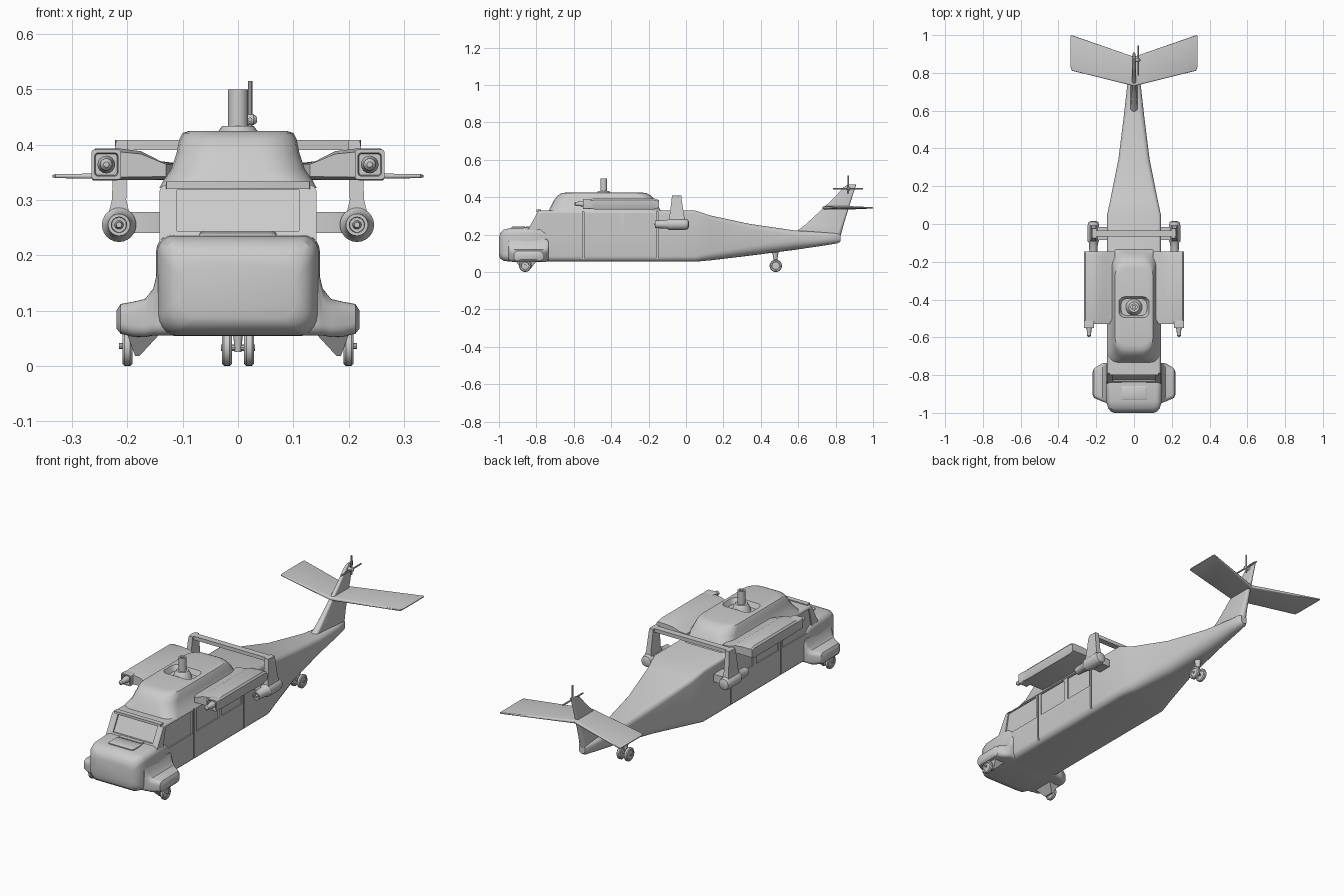
import bpy, bmesh, math

if "Cube" in bpy.data.objects:
    bpy.data.objects.remove(bpy.data.objects["Cube"])


def rr(a0, a1, b0, b1, r, rb=None, k=5):
    """2D rounded rectangle, r = upper corner radius, rb = lower."""
    rb = r if rb is None else rb
    lim = 0.98 * min(a1 - a0, b1 - b0) / 2
    r, rb = min(r, lim), min(rb, lim)
    pts = []
    for i, (a, b, q) in enumerate([(a1 - r, b1 - r, r), (a0 + r, b1 - r, r),
                                   (a0 + rb, b0 + rb, rb), (a1 - rb, b0 + rb, rb)]):
        for j in range(k + 1):
            t = math.pi / 2 * (i + j / k)
            pts.append((a + q * math.cos(t), b + q * math.sin(t)))
    return pts


def ring(axis, t, pts):
    """Place a 2D section on the plane axis = t."""
    if axis == 'x':
        return [(t, a, b) for a, b in pts]
    if axis == 'y':
        return [(a, t, b) for a, b in pts]
    return [(a, b, t) for a, b in pts]


def loft(name, rings):
    bm = bmesh.new()
    vs = [[bm.verts.new(p) for p in r] for r in rings]
    n = len(vs[0])
    for p, q in zip(vs, vs[1:]):
        for i in range(n):
            bm.faces.new((p[i], p[(i + 1) % n], q[(i + 1) % n], q[i]))
    bm.faces.new(vs[0][::-1])
    bm.faces.new(vs[-1])
    bmesh.ops.recalc_face_normals(bm, faces=bm.faces)
    me = bpy.data.meshes.new(name)
    bm.to_mesh(me)
    bm.free()
    ob = bpy.data.objects.new(name, me)
    bpy.context.collection.objects.link(ob)
    return ob


def prism(name, axis, t0, t1, pts):
    return loft(name, [ring(axis, t0, pts), ring(axis, t1, pts)])


def lathe(name, axis, centre, profile, n=24):
    """Round part along an axis; profile = (position, radius)."""
    a, b = centre
    return loft(name, [ring(axis, t, [(a + r * math.cos(2 * math.pi * i / n),
                                       b + r * math.sin(2 * math.pi * i / n)) for i in range(n)])
                       for t, r in profile])


def box(name, x0, x1, y0, y1, z0, z1, r=0.004):
    return loft(name, [ring('z', z0, rr(x0, x1, y0, y1, r, k=2)),
                       ring('z', z1, rr(x0, x1, y0, y1, r, k=2))])


def cut(ob, cutter):
    m = ob.modifiers.new("cut", 'BOOLEAN')
    m.operation, m.object = 'DIFFERENCE', cutter
    bpy.context.view_layer.objects.active = ob
    bpy.ops.object.modifier_apply(modifier=m.name)
    bpy.data.objects.remove(cutter)


# fuselage: cabin with slanted windscreen face, tapering to the tail boom
def shear(z):
    return -0.84 + (z - 0.235) * 0.55


sections = [(-0.6, .142, .055, .328, .015), (0.05, .142, .055, .328, .015),
            (0.13, .125, .062, .302, .02), (0.34, .083, .087, .257, .025),
            (0.58, .053, .118, .222, .025), (0.75, .034, .143, .211, .02),
            (0.81, .026, .153, .21, .018), (0.825, .016, .162, .205, .012)]
rings = [[(a, shear(b), b) for a, b in rr(-.142, .142, .055, .328, .015, .03)]]
rings += [ring('y', y, rr(-w, w, z0, z1, r, r * 2)) for y, w, z0, z1, r in sections]
fuselage = loft("fuselage", rings)

# recessed windscreen, side windows and door gaps
cut(fuselage, prism("cutter", 'x', -.11, .11, [(shear(z) + d, z) for z, d in
                    ((.244, -.03), (.318, -.03), (.318, .008), (.244, .008))]))
windows = [[(-.80, .2), (-.775, .315), (-.565, .315), (-.565, .2)],
           [(-.53, .2), (-.53, .315), (-.355, .315), (-.355, .2)],
           [(-.33, .2), (-.33, .315), (-.17, .315), (-.17, .2)]]
gaps = [[(y - .004, .07), (y - .004, .322), (y + .004, .322), (y + .004, .07)]
        for y in (-.55, -.155)]
for s in (1, -1):
    for w in windows:
        cut(fuselage, prism("cutter", 'x', s * .136, s * .2, w))
    for g in gaps:
        cut(fuselage, prism("cutter", 'x', s * .132, s * .2, g))

# nose
nose = [(-1.0, .105, .085, .185), (-.993, .122, .072, .208), (-.975, .137, .06, .226),
        (-.94, .146, .055, .235), (-.84, .148, .054, .237), (-.78, .146, .054, .235),
        (-.72, .136, .06, .2)]
loft("nose", [ring('y', y, rr(-w, w, a, b, .03, .035)) for y, w, a, b in nose])
loft("nose_panel", [ring('z', z, rr(-w, w, -.895 - d, -.895 + d, .012))
                    for z, w, d in ((.23, .07, .038), (.24, .07, .038), (.244, .064, .032))])
box("windscreen_sill", -.065, .065, -.856, -.836, .23, .243)
box("windscreen_header", -.13, .13, -.80, -.775, .32, .333)

# engine cowling with recessed rotor well and mast
cowl = [(.322, .142, -.735, -.13, .05), (.335, .135, -.73, -.14, .06), (.355, .121, -.72, -.15, .07),
        (.385, .111, -.705, -.165, .07), (.41, .106, -.685, -.19, .07), (.421, .1, -.665, -.21, .06),
        (.425, .088, -.64, -.235, .05), (.425, .08, -.495, -.385, .03), (.40, .068, -.485, -.395, .03)]
loft("engine_cowling", [ring('z', z, rr(-w, w, a, b, r)) for z, w, a, b, r in cowl])
lathe("rotor_mast", 'z', (0, -.44), [(.395, .045), (.425, .035), (.434, .028), (.434, .018),
                                     (.5, .018), (.5, .009), (.48, .009)])

# tail fin, stabiliser and tail rotor stub
fin = [(.17, .62, .818, .018), (.205, .575, .83, .02), (.25, .635, .842, .015),
       (.3, .69, .857, .012), (.40, .795, .888, .009), (.455, .845, .906, .007), (.468, .868, .91, .005)]
loft("tail_fin", [ring('z', z, rr(-w, w, a, b, w)) for z, a, b, w in fin])
stab = [(-.335, .83, .995, .002), (-.33, .812, 1.0, .0035), (0, .73, .885, .009),
        (.33, .812, 1.0, .0035), (.335, .83, .995, .002)]
loft("stabiliser", [ring('x', x, rr(a, b, .343 - h, .343 + h, h)) for x, a, b, h in stab])
lathe("tail_rotor_hub", 'x', (.868, .445), [(0, .01), (.028, .01), (.034, .005)], 12)
lathe("tail_rotor_blade_upright", 'z', (.022, .868), [(.42, .004), (.515, .004)], 8)
lathe("tail_rotor_blade_level", 'y', (.022, .445), [(.785, .004), (.945, .004)], 8)

# crossbar over the rear cabin
box("crossbar", -.222, .222, -.066, -.034, .39, .408)


def wheel(name, x, y):
    prof = [(-.007, .008), (-.006, .02), (-.009, .022), (-.009, .029), (-.005, .033),
            (.005, .033), (.009, .029), (.009, .022), (.006, .02), (.007, .008)]
    lathe(name, 'x', (y, .033), [(x + t, r) for t, r in prof], 28)


for s, side in ((1, "right_"), (-1, "left_")):
    # front wheel sponson, fairing and wheel
    sp = [(.11, -.95, -.73, .055, .20), (.145, -.95, -.735, .055, .175), (.153, -.945, -.735, .055, .14),
          (.168, -.94, -.738, .052, .121), (.19, -.93, -.75, .053, .116),
          (.212, -.92, -.765, .058, .112), (.22, -.90, -.785, .068, .1)]
    loft(side + "sponson", [ring('x', s * x, rr(a, b, c, d, .02)) for x, a, b, c, d in sp])
    loft(side + "wheel_fairing", [ring('z', z, [(s * x0, y0), (s * x1, y0), (s * x1, y1), (s * x0, y1)])
         for z, x0, x1, y0, y1 in ((.07, .13, .205, -.92, -.79), (.018, .178, .186, -.88, -.83))])
    wheel(side + "front_wheel", s * .2, -.86)
    lathe(side + "front_axle", 'x', (-.86, .036), [(s * .178, .006), (s * .215, .006)], 10)

    # side engine housing with square intake and bullet
    pod = [(.1, .337), (.262, .335), (.265, .34), (.265, .384), (.258, .393),
           (.215, .393), (.175, .388), (.14, .37), (.1, .365)]

    def section(y, sc, start):
        return [(s * max(x, start), y, .363 + (z - .363) * sc) for x, z in pod]
    loft(side + "engine_housing", [section(-.53, .8, .13), section(-.49, 1, .11),
                                   section(-.17, 1, .1), section(-.145, .7, .1)])
    c = s * .238
    sq = [(-.48, .022), (-.52, .027), (-.55, .027), (-.55, .021), (-.525, .019)]
    loft(side + "engine_intake", [ring('y', y, rr(c - h, c + h, .364 - h, .364 + h, .006)) for y, h in sq])
    lathe(side + "intake_bullet", 'y', (c, .364),
          [(-.51, .016), (-.55, .016), (-.565, .012), (-.59, .011), (-.597, .005)], 16)

    # crossbar leg, slung pod and its bracket
    leg = [(.408, .199, .22, -.075, -.025), (.385, .2, .224, -.077, -.023),
           (.3, .202, .228, -.088, -.01), (.25, .19, .24, -.095, -.002)]
    loft(side + "crossbar_leg", [ring('z', z, [(s * x0, a), (s * x1, a), (s * x1, b), (s * x0, b)])
                                 for z, x0, x1, a, b in leg])
    lathe(side + "slung_pod", 'y', (s * .215, .255),
          [(.015, .015), (.01, .026), (-.01, .031), (-.09, .031), (-.10, .024), (-.165, .02),
           (-.165, .014), (-.14, .013), (-.14, .008), (-.17, .005)])
    b0, b1 = sorted((s * .13, s * .2))
    box(side + "pod_bracket", b0, b1, -.085, -.015, .24, .278)

    # tail wheel
    wheel(side + "tail_wheel", s * .02, .48)

# tail wheel strut
lathe("tail_wheel_strut", 'z', (0, .478), [(.025, .006), (.05, .008), (.075, .012), (.13, .02)], 12)
lathe("tail_axle", 'x', (.48, .033), [(-.031, .006), (.031, .006)], 10)

# smooth shading with sharp edges kept
for ob in bpy.context.scene.objects:
    ob.select_set(True)
bpy.context.view_layer.objects.active = fuselage
bpy.ops.object.shade_smooth_by_angle(angle=math.radians(32))
